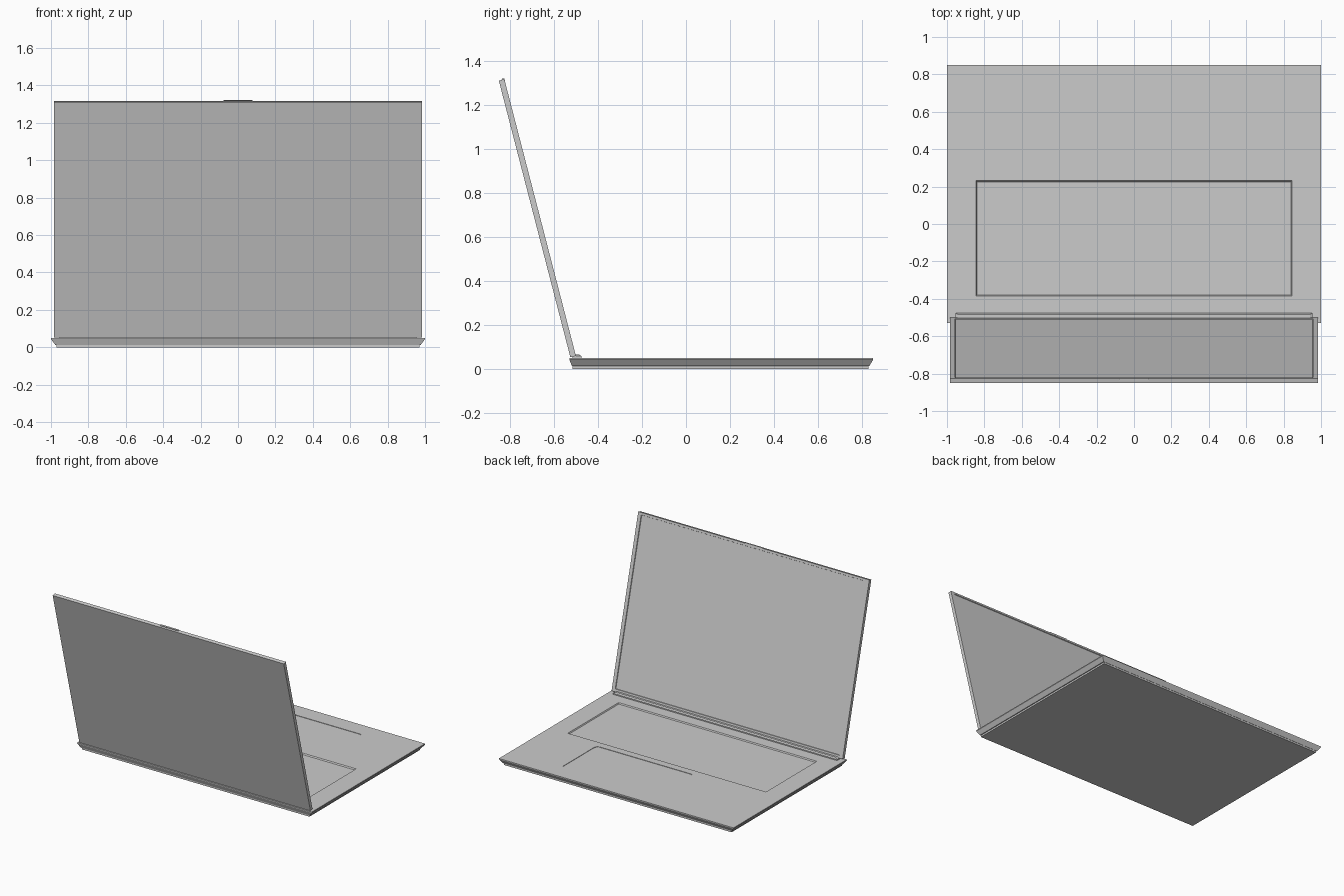
import bpy, bmesh, math
from mathutils import Matrix

if "Cube" in bpy.data.objects:
    bpy.data.objects.remove(bpy.data.objects["Cube"])


def ring(x0, x1, y0, y1, z, r=0.0, n=4):
    """Rectangle loop at height z, optionally with rounded corners."""
    if r == 0:
        return [(x0, y0, z), (x1, y0, z), (x1, y1, z), (x0, y1, z)]
    centres = [(x1 - r, y1 - r), (x0 + r, y1 - r), (x0 + r, y0 + r), (x1 - r, y0 + r)]
    pts = []
    for q, (cx, cy) in enumerate(centres):
        for i in range(n + 1):
            a = math.pi / 2 * (q + i / n)
            pts.append((cx + r * math.cos(a), cy + r * math.sin(a), z))
    return pts


def loft(name, rings, matrix=None):
    """Closed solid through a stack of matching loops."""
    bm = bmesh.new()
    loops = [[bm.verts.new(p) for p in r] for r in rings]
    bm.faces.new(loops[0])
    bm.faces.new(loops[-1])
    for a, b in zip(loops, loops[1:]):
        for i in range(len(a)):
            j = (i + 1) % len(a)
            bm.faces.new((a[i], a[j], b[j], b[i]))
    bmesh.ops.recalc_face_normals(bm, faces=bm.faces)
    if matrix:
        bm.transform(matrix)
    mesh = bpy.data.meshes.new(name)
    bm.to_mesh(mesh)
    bm.free()
    obj = bpy.data.objects.new(name, mesh)
    bpy.context.collection.objects.link(obj)
    return obj


def cut(target, cutter):
    mod = target.modifiers.new(cutter.name, 'BOOLEAN')
    mod.operation = 'DIFFERENCE'
    mod.solver = 'EXACT'
    mod.object = cutter
    cutter.hide_render = True
    cutter.hide_set(True)


TOP = 0.05

# Base: thin deck edge, undercut sides, stepped bottom plate
base = loft("base", [
    ring(-0.97, 0.97, -0.515, 0.83, 0.0),
    ring(-0.97, 0.97, -0.515, 0.83, 0.013),
    ring(-0.977, 0.977, -0.518, 0.832, 0.013),
    ring(-1, 1, -0.53, 0.85, 0.043),
    ring(-1, 1, -0.53, 0.85, TOP),
])

# Keyboard well and offset touchpad recess
keyboard_cutter = loft("keyboard_cutter", [
    ring(-0.84, 0.84, -0.38, 0.225, TOP - 0.008),
    ring(-0.845, 0.845, -0.386, 0.232, TOP),
    ring(-0.845, 0.845, -0.386, 0.232, TOP + 0.05),
])
touchpad_cutter = loft("touchpad_cutter", [
    ring(-0.27, 0.56, 0.29, 0.72, TOP - 0.003, 0.03),
    ring(-0.27, 0.56, 0.29, 0.72, TOP + 0.05, 0.03),
])
cut(base, keyboard_cutter)
cut(base, touchpad_cutter)

# Hinge bar
loft("hinge", [
    ring(-0.955, 0.955, -0.515, -0.475, TOP - 0.003),
    ring(-0.955, 0.955, -0.515, -0.475, TOP + 0.009),
    ring(-0.94, 0.94, -0.515, -0.485, TOP + 0.016),
])

# Lid lies flat (x, length, thickness), then is stood up and leaned back;
# its screen face points to +y
tilt = math.radians(14.5)
stand = (Matrix.Translation((0, -0.5, 0.06))
         @ Matrix.Rotation(tilt, 4, 'X')
         @ Matrix(((1, 0, 0, 0), (0, 0, 1, 0), (0, 1, 0, 0), (0, 0, 0, 1))))
loft("lid", [
    ring(-0.985, 0.985, 0.0, 1.298, -0.026),
    ring(-0.985, 0.985, 0.0, 1.298, 0.0),
    ring(-0.957, 0.957, 0.02, 1.282, 0.0),
    ring(-0.955, 0.955, 0.022, 1.28, -0.005),
], stand)

# Webcam tab on the top edge
loft("webcam_tab", [
    ring(-0.08, 0.08, 1.283, 1.303, -0.012),
    ring(-0.075, 0.075, 1.285, 1.302, 0.001),
], stand)
